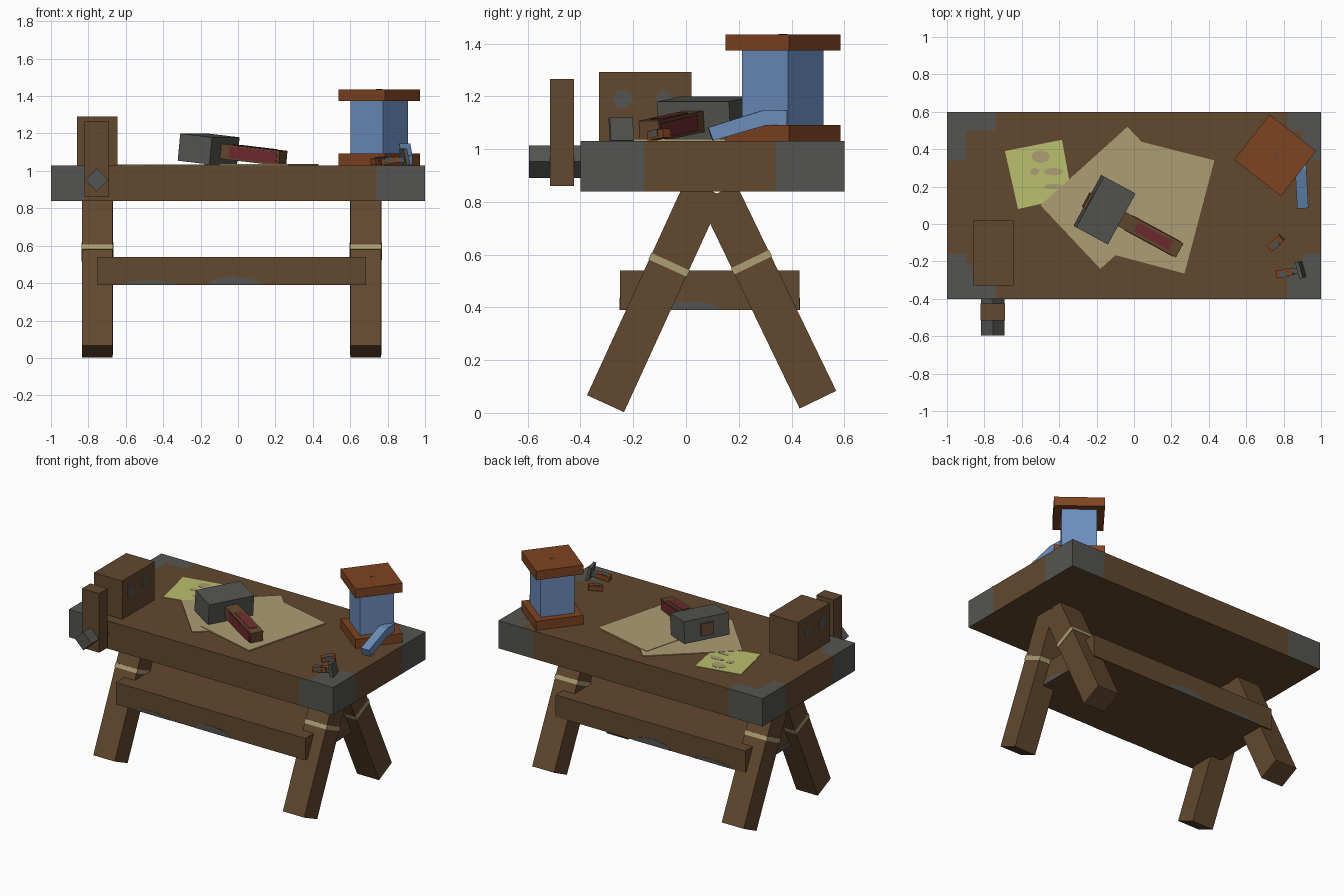
import bpy, bmesh
from math import radians, cos, sin, tau
from mathutils import Matrix, Vector

if "Cube" in bpy.data.objects:
    bpy.data.objects.remove(bpy.data.objects["Cube"])


def material(name, r, g, b):
    lin = [(c / 255 / 12.92) if c < 11 else ((c / 255 + 0.055) / 1.055) ** 2.4 for c in (r, g, b)]
    m = bpy.data.materials.new(name)
    m.use_nodes = True
    m.diffuse_color = (*lin, 1)
    m.node_tree.nodes["Principled BSDF"].inputs["Base Color"].default_value = (*lin, 1)
    return m


WOOD = material("oak brown", 98, 72, 46)
IRON = material("iron grey", 84, 85, 81)
RUST = material("reddish wood", 126, 68, 34)
BLUE = material("thread blue", 108, 142, 188)
TAN = material("parchment tan", 174, 157, 116)
GREEN = material("note green", 186, 192, 110)
RED = material("grip red", 112, 42, 46)
STAIN = material("note stain", 160, 152, 98)

T, R = Matrix.Translation, Matrix.Rotation
FRONT = R(radians(90), 4, 'X')
BACK = R(radians(180), 4, 'Z') @ FRONT
RIGHT = R(radians(90), 4, 'Z') @ FRONT
LEFT = R(radians(-90), 4, 'Z') @ FRONT


def finish(name, bm, *mats):
    bmesh.ops.recalc_face_normals(bm, faces=bm.faces)
    me = bpy.data.meshes.new(name)
    bm.to_mesh(me)
    bm.free()
    ob = bpy.data.objects.new(name, me)
    bpy.context.collection.objects.link(ob)
    for m in mats:
        me.materials.append(m)
    return ob


def box(name, lo, hi, mat, frame=Matrix()):
    lo, hi = Vector(lo), Vector(hi)
    bm = bmesh.new()
    bmesh.ops.create_cube(bm, size=1, matrix=frame @ T((lo + hi) / 2) @ Matrix.Diagonal((*(hi - lo), 1)))
    return finish(name, bm, mat)


def plate(name, pts, mat, frame=Matrix(), thick=0.004):
    """Flat outline pushed out along the frame's z axis."""
    bm = bmesh.new()
    face = bm.faces.new([bm.verts.new((x, y, 0)) for x, y in pts])
    new = bmesh.ops.extrude_face_region(bm, geom=[face])["geom"]
    bmesh.ops.translate(bm, vec=(0, 0, thick), verts=[v for v in new if isinstance(v, bmesh.types.BMVert)])
    bmesh.ops.transform(bm, matrix=frame, verts=bm.verts)
    return finish(name, bm, mat)


def oval(cx, cy, rx, ry, n=8, turn=1.0):
    steps = n if turn == 1 else n + 1
    return [(cx + rx * cos(tau * turn * i / n), cy + ry * sin(tau * turn * i / n)) for i in range(steps)]


# Bench top with iron corners cut into its faces
bm = bmesh.new()
bmesh.ops.create_cube(bm, size=1, matrix=T((0, 0.1, 0.935)) @ Matrix.Diagonal((2, 1, 0.19, 1)))
for axis, cuts in ((0, (-0.9, -0.82, -0.74, 0.74, 0.82, 0.9)), (1, (-0.22, -0.16, 0.34, 0.5))):
    for c in cuts:
        co, no = Vector(), Vector()
        co[axis], no[axis] = c, 1
        bmesh.ops.bisect_plane(bm, geom=bm.verts[:] + bm.edges[:] + bm.faces[:], plane_co=co, plane_no=no)
bm.normal_update()
for f in bm.faces:
    x, y, z = f.calc_center_median()
    n = f.normal
    if n.z > 0.5:
        wide = abs(x) > (0.82 if x > 0 else 0.74) and (y < -0.22 or y > 0.5)
        iron = wide or (abs(x) > 0.9 and (y < -0.16 or y > 0.34))
    elif abs(n.x) > 0.5:
        iron = y < -0.16 or y > 0.34
    elif n.y < -0.5:
        iron = x < -0.82 or x > 0.74
    else:
        iron = abs(x) > 0.74 and n.z > -0.5
    f.material_index = int(iron)
finish("bench_top", bm, WOOD, IRON)

# Splayed legs with a cord band around each
for side, x in (("right", -0.752), ("left", 0.683)):
    for end, y, z, tilt, w, length in (("front", -0.305, 0.035, -24.6, 0.081, 0.9),
                                       ("back", 0.5, 0.05, 25.8, 0.083, 0.87)):
        frame = T((x, y, z)) @ R(radians(tilt), 4, 'X')
        box(f"{end}_{side}_leg", (-w, -0.077, 0), (w, 0.077, length), WOOD, frame)
        w += 0.003
        box(f"{end}_{side}_leg_band", (-w, -0.08, 0.565), (w, 0.08, 0.592), TAN, frame)

# Lower brace with worn patches along the bottom edge
box("lower_brace", (-0.75, -0.25, 0.39), (0.685, 0.43, 0.54), WOOD)
for name, frame, at in (("front", T((0, -0.25, 0.39)) @ FRONT, (-0.02, -0.47)),
                        ("back", T((0, 0.43, 0.39)) @ BACK, (0.05, 0.5))):
    for u, h in zip(at, (0.045, 0.025)):
        plate(name + "_brace_wear", oval(u, 0, 0.14, h, 8, 0.5), IRON, frame, 0.002)
for name, frame, u in (("left", T((0.685, 0, 0.39)) @ RIGHT, 0.02),
                       ("right", T((-0.75, 0, 0.39)) @ LEFT, -0.02)):
    plate(name + "_brace_wear", oval(u, 0, 0.11, 0.032, 8, 0.5), IRON, frame, 0.002)

# Vise: block, jaw and square screw
box("vise_block", (-0.86, -0.33, 1.03), (-0.645, 0.02, 1.292), WOOD)
for y, r in ((-0.24, 0.037), (-0.085, 0.032)):
    plate("vise_block_bolt", oval(y, 1.19, r, r), IRON, T((-0.645, 0, 0)) @ RIGHT, 0.002)
    plate("vise_block_bolt", oval(-y, 1.19, r, r), IRON, T((-0.86, 0, 0)) @ LEFT, 0.002)
box("vise_jaw", (-0.82, -0.515, 0.86), (-0.69, -0.425, 1.265), WOOD)
box("vise_screw", (-0.044, -0.595, -0.044), (0.044, -0.39, 0.044), IRON,
    T((-0.755, 0, 0.952)) @ R(radians(45), 4, 'Y'))

# Papers
TOP = T((0, 0, 1.03))
plate("large_sheet", [(-0.5, 0.1), (-0.18, -0.24), (0.285, 0.18), (-0.035, 0.52)], TAN, TOP, 0.005)
plate("upper_sheet", [(-0.18, -0.145), (0.27, -0.265), (0.43, 0.34), (-0.02, 0.455)], TAN, TOP, 0.008)
plate("green_note", [(-0.62, 0.08), (-0.33, 0.145), (-0.385, 0.45), (-0.69, 0.39)], GREEN, TOP, 0.003)
for x, y, rx, ry in ((-0.5, 0.36, 0.05, 0.035), (-0.43, 0.28, 0.055, 0.02),
                     (-0.53, 0.28, 0.025, 0.02), (-0.43, 0.2, 0.05, 0.015)):
    plate("note_stain", oval(x, y, rx, ry), TAN, TOP, 0.0045)

# Mallet resting on its handle end
MALLET = T((-0.157, 0.076, 1.117)) @ R(radians(-28.5), 4, 'Z') @ R(radians(6), 4, 'Y')
box("mallet_head", (-0.097, -0.155, -0.073), (0.097, 0.155, 0.073), IRON, MALLET)
box("mallet_handle", (-0.112, -0.043, -0.042), (0.455, 0.043, 0.038), WOOD, MALLET)
box("mallet_grip_top", (0.19, -0.026, 0.03), (0.4, 0.026, 0.041), RED, MALLET)
box("mallet_grip_sides", (0.15, -0.046, -0.032), (0.44, 0.046, 0.028), RED, MALLET)

# Thread spool with a loose tail
SPOOL = T((0.755, 0.367, 0)) @ R(radians(-38), 4, 'Z')
for name, z in (("spool_base", 1.03), ("spool_cap", 1.373)):
    box(name, (-0.158, -0.153, z), (0.158, 0.153, z + 0.062), RUST, SPOOL)
box("spool_thread", (-0.11, -0.11, 1.09), (0.11, 0.11, 1.375), BLUE, SPOOL)
box("spool_hole", (-0.012, -0.012, 1.43), (0.012, 0.012, 1.437), WOOD, SPOOL)
plate("thread_tail", [(0.1, 1.032), (0.3, 1.09), (0.38, 1.09), (0.38, 1.147), (0.29, 1.147), (0.082, 1.082)],
      BLUE, T((0.877, 0, 0)) @ R(radians(3), 4, 'Z') @ RIGHT, 0.06)

# Loose nails
for name, x, y, turn in (("nail", 0.765, -0.27, 12), ("short_nail", 0.725, -0.13, 42)):
    frame = T((x, y, 1.03)) @ R(radians(turn), 4, 'Z') @ R(radians(-8), 4, 'Y')
    box(name + "_shaft", (0, -0.02, 0.002), (0.09, 0.02, 0.035), RUST, frame)
    box(name + "_tip", (0.02, -0.023, 0.01), (0.06, 0.012, 0.038), IRON, frame)
box("nail_neck", (0.84, -0.265, 1.045), (0.9, -0.235, 1.075), IRON)
box("nail_head", (-0.01, -0.045, 0), (0.01, 0.045, 0.09), IRON,
    T((0.9, -0.243, 1.03)) @ R(radians(15), 4, 'Z') @ R(radians(-12), 4, 'Y'))
